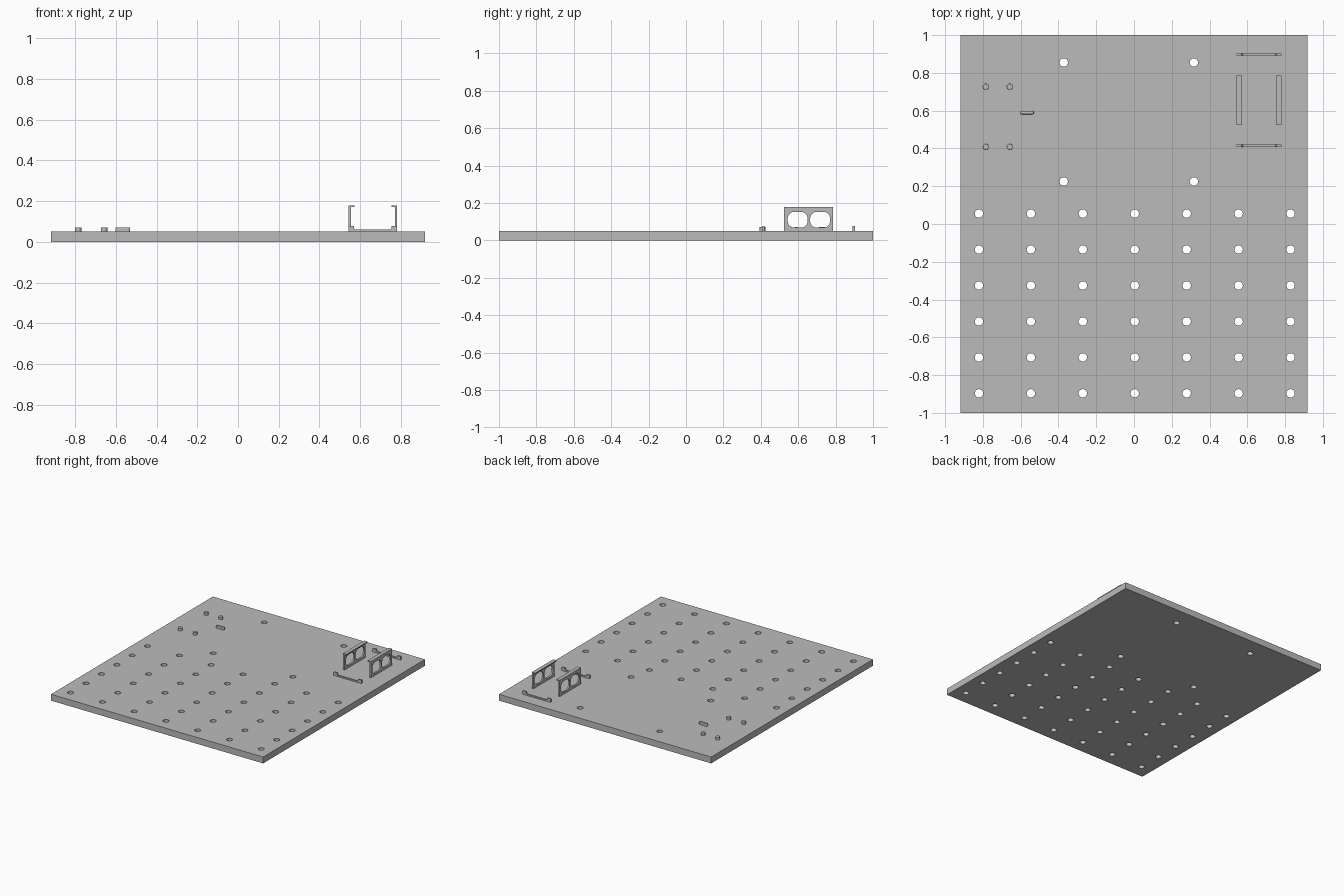
import bpy, bmesh, math
from mathutils import Matrix

if "Cube" in bpy.data.objects:
    bpy.data.objects.remove(bpy.data.objects["Cube"])

grey = bpy.data.materials.new("plain_grey")
grey.use_nodes = True
COLOUR = (0.5, 0.5, 0.5, 1)
grey.diffuse_color = COLOUR
grey.node_tree.nodes["Principled BSDF"].inputs["Base Color"].default_value = COLOUR

TOP = 0.05          # upper surface of the plate
MID_X, MID_Y = 0.662, 0.657   # centre of the bracket group


def finish(bm, name):
    bmesh.ops.recalc_face_normals(bm, faces=bm.faces)
    mesh = bpy.data.meshes.new(name)
    bm.to_mesh(mesh)
    bm.free()
    mesh.materials.append(grey)
    obj = bpy.data.objects.new(name, mesh)
    bpy.context.collection.objects.link(obj)
    return obj


def prism(name, profile, axis, start, end):
    """Extrude a closed profile along x, y or z."""
    place = {"x": lambda a, b: (start, a, b),
             "y": lambda a, b: (a, start, b),
             "z": lambda a, b: (a, b, start)}[axis]
    bm = bmesh.new()
    face = bm.faces.new([bm.verts.new(place(a, b)) for a, b in profile])
    moved = bmesh.ops.extrude_face_region(bm, geom=[face])["geom"]
    shift = [(end - start) * (axis == k) for k in "xyz"]
    bmesh.ops.translate(bm, vec=shift, verts=[v for v in moved if isinstance(v, bmesh.types.BMVert)])
    return finish(bm, name)


def rounded(cx, cy, w, h, r, steps=6):
    """Outline of a rounded rectangle."""
    pts = []
    for q, (sx, sy) in enumerate([(1, 1), (-1, 1), (-1, -1), (1, -1)]):
        for i in range(steps + 1):
            t = (q + i / steps) * math.pi / 2
            pts.append((cx + sx * (w / 2 - r) + r * math.cos(t),
                        cy + sy * (h / 2 - r) + r * math.sin(t)))
    return pts


def cut(obj, cutter):
    mod = obj.modifiers.new("cut", "BOOLEAN")
    mod.object, mod.solver = cutter, "EXACT"
    cutter.hide_render = True
    cutter.hide_set(True)


def bevel(obj, width):
    mod = obj.modifiers.new("rounded_edge", "BEVEL")
    mod.width, mod.segments, mod.angle_limit = width, 4, math.radians(50)


# Base plate with its grid of through holes
plate = prism("base_plate", [(-0.918, -1), (0.918, -1), (0.918, 1), (-0.918, 1)], "z", 0, TOP)
holes = [(0.004 + 0.275 * i, 0.055 - 0.1903 * j) for i in range(-3, 4) for j in range(6)]
holes += [(x, y) for x in (-0.372, 0.317) for y in (0.855, 0.225)]
bm = bmesh.new()
for x, y in holes:
    bmesh.ops.create_cone(bm, cap_ends=True, segments=32, radius1=0.022, radius2=0.022,
                          depth=0.2, matrix=Matrix.Translation((x, y, TOP / 2)))
cut(plate, finish(bm, "hole_cutter"))

# Two upright brackets, each with an inward lip and two rounded windows
for side, label in ((1, "left"), (-1, "right")):
    outer, inner, lip = (MID_X + side * d for d in (0.12, 0.108, 0.091))
    profile = [(outer, TOP), (outer, 0.178), (lip, 0.178), (lip, 0.17), (inner, 0.17), (inner, TOP)]
    bracket = prism(label + "_bracket", profile, "y", 0.525, 0.787)
    for k in (-1, 1):
        window = prism(label + "_window_cutter", rounded(MID_Y + k * 0.06, 0.11, 0.107, 0.085, 0.036),
                       "x", outer - 0.05, outer + 0.05)
        cut(bracket, window)

# Low strips with raised ends, in front of and behind the brackets
half = [(0.12, TOP), (0.12, 0.077), (0.092, 0.077), (0.092, 0.067), (0.085, 0.06)]
strip = [(MID_X + x, z) for x, z in half] + [(MID_X - x, z) for x, z in reversed(half)]
for label, y in (("front", 0.414), ("back", 0.897)):
    prism(label + "_strip", strip, "y", y - 0.006, y + 0.006)

# Four small round-topped pegs
for x in (-0.785, -0.658):
    for y in (0.727, 0.409):
        peg = prism("peg", rounded(x, y, 0.032, 0.032, 0.0159), "z", TOP - 0.005, 0.071)
        bevel(peg, 0.009)

# Slim rounded tab beside the pegs
tab = prism("rounded_tab", rounded(-0.566, 0.59, 0.072, 0.019, 0.009), "z", TOP - 0.005, 0.071)
bevel(tab, 0.005)

# Smooth the curved walls, keep edges sharp
for obj in bpy.context.collection.objects:
    if obj.type == "MESH" and not obj.hide_render:
        bpy.ops.object.select_all(action="DESELECT")
        obj.select_set(True)
        bpy.context.view_layer.objects.active = obj
        bpy.ops.object.shade_smooth_by_angle(angle=math.radians(35))
